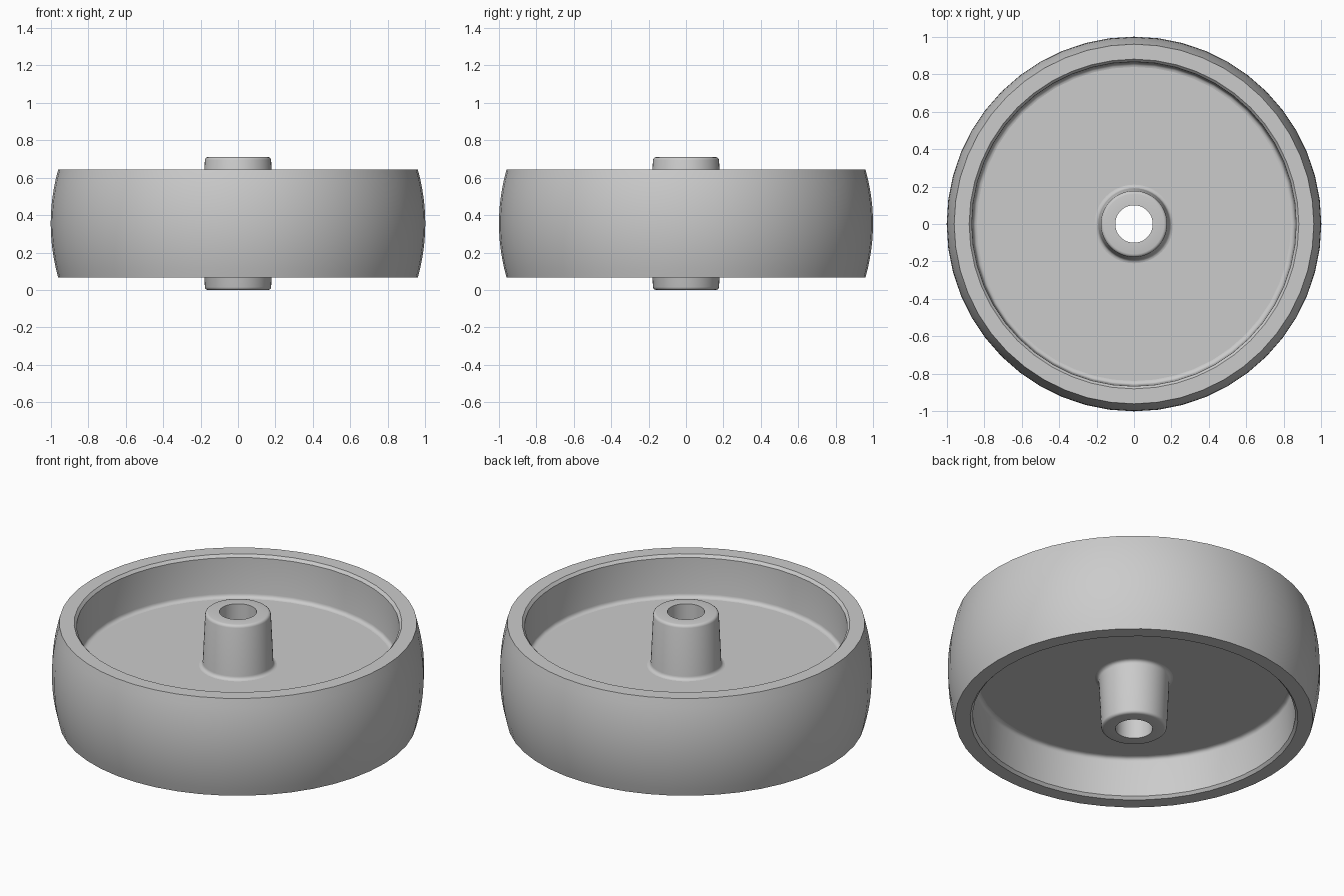
import bpy, bmesh, math

SEGMENTS = 48
MID = 0.355    # height of the mirror plane
WEB = 0.04     # half thickness of the web

old = bpy.data.objects.get("Cube")
if old:
    bpy.data.objects.remove(old, do_unlink=True)

grey = bpy.data.materials.new("plain grey")
grey.use_nodes = True
colour = (0.6, 0.6, 0.6, 1)
grey.diffuse_color = colour
grey.node_tree.nodes["Principled BSDF"].inputs["Base Color"].default_value = colour


def arc(cx, cz, r, start, end, steps=4):
    """Points along a circular arc, angles in degrees."""
    angles = [math.radians(start + (end - start) * i / steps) for i in range(steps + 1)]
    return [(cx + r * math.cos(a), cz + r * math.sin(a)) for a in angles]


def lathe(name, half):
    """Mirror a half profile of (radius, height above middle) and spin it into a closed ring."""
    profile = half + [(r, -z) for r, z in reversed(half) if z > 1e-6]
    bm = bmesh.new()
    rings = []
    for i in range(SEGMENTS):
        a = 2 * math.pi * i / SEGMENTS
        rings.append([bm.verts.new((r * math.cos(a), r * math.sin(a), MID + z))
                      for r, z in profile])
    n = len(profile)
    for i in range(SEGMENTS):
        a, b = rings[i], rings[(i + 1) % SEGMENTS]
        for j in range(n):
            k = (j + 1) % n
            bm.faces.new((a[j], b[j], b[k], a[k]))
    bmesh.ops.recalc_face_normals(bm, faces=bm.faces)
    mesh = bpy.data.meshes.new(name)
    bm.to_mesh(mesh)
    bm.free()
    mesh.materials.append(grey)
    obj = bpy.data.objects.new(name, mesh)
    bpy.context.collection.objects.link(obj)
    bpy.ops.object.select_all(action='DESELECT')
    obj.select_set(True)
    bpy.context.view_layer.objects.active = obj
    bpy.ops.object.shade_smooth_by_angle(angle=math.radians(30))
    return obj


# Rim: crowned tread, flat edge, chamfered lip and a fillet down to the web
crown = [(1 - 0.04 * t * t, 0.288 * t) for t in (i / 6 for i in range(7))]
lip = [(0.88, 0.288), (0.866, 0.272)]
rim_fillet = arc(0.838, WEB + 0.022, 0.022, 0, -90)
lathe("rim", crown + lip + rim_fillet)

# Web: the flat disc between rim and hub
lathe("web", [(0.838, WEB), (0.21, WEB)])

# Hub: fillet at the base, tapered boss, rounded end and a through bore
hub_fillet = arc(0.21, WEB + 0.02, 0.02, 270, 180)
boss_end = arc(0.16, 0.338, 0.017, 5, 90, 3)
lathe("hub", hub_fillet + boss_end + [(0.1, 0.355)])
